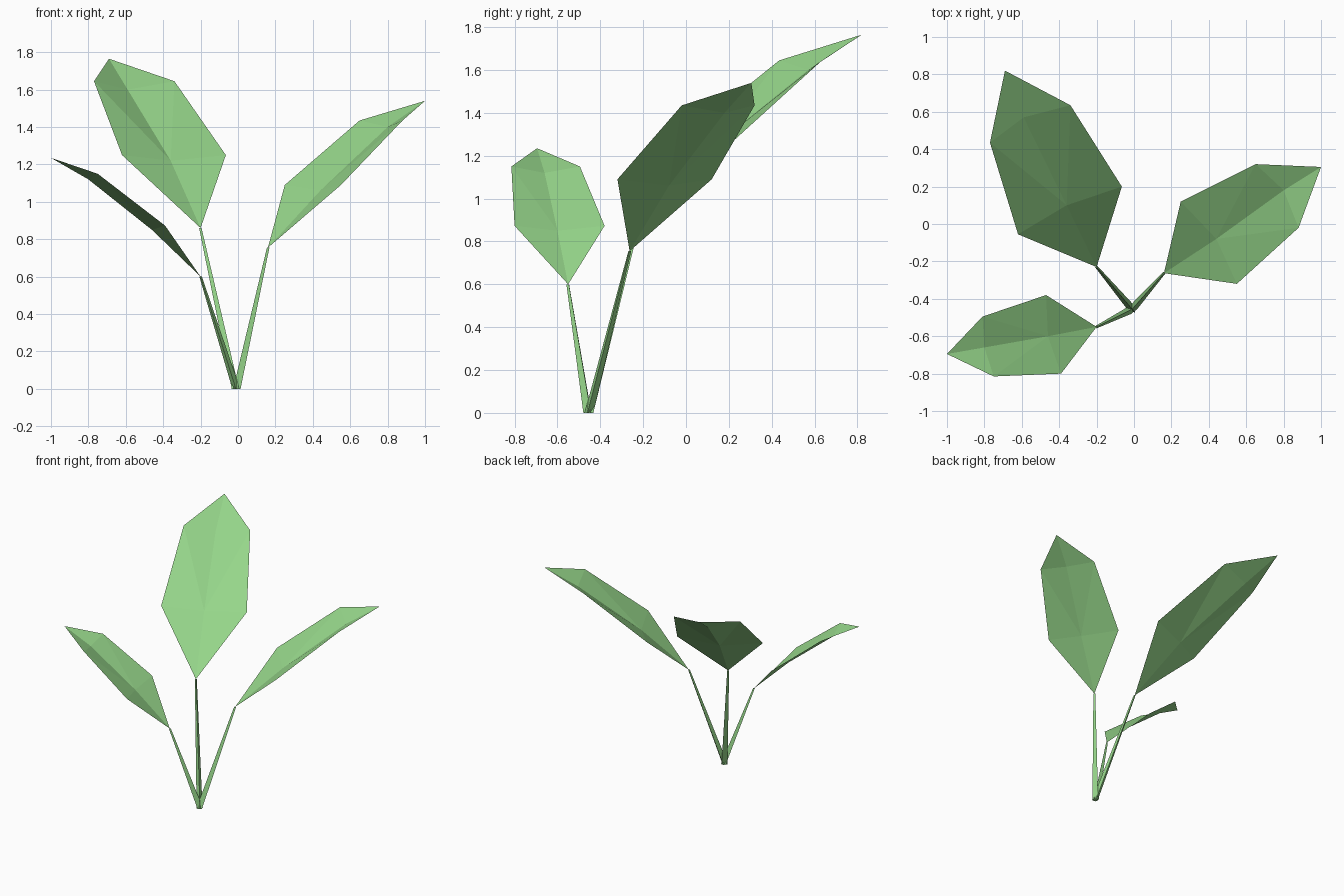
import bpy
import bmesh
from mathutils import Vector

if "Cube" in bpy.data.objects:
    bpy.data.objects.remove(bpy.data.objects["Cube"])

green = bpy.data.materials.new("leaf_green")
green.diffuse_color = (0.305, 0.672, 0.255, 1)
green.use_nodes = True
green.node_tree.nodes["Principled BSDF"].inputs["Base Color"].default_value = green.diffuse_color


def finish(name, bm):
    mesh = bpy.data.meshes.new(name)
    bm.to_mesh(mesh)
    bm.free()
    mesh.materials.append(green)
    obj = bpy.data.objects.new(name, mesh)
    bpy.context.collection.objects.link(obj)


# Leaf blade: base point, two rows (left edge, midrib, right edge), tip
def leaf(name, base, low, high, tip):
    bm = bmesh.new()
    b, t = bm.verts.new(base), bm.verts.new(tip)
    l = [bm.verts.new(p) for p in low]
    h = [bm.verts.new(p) for p in high]
    for i in (0, 1):
        bm.faces.new((b, l[i + 1], l[i]))
        bm.faces.new((l[i], l[i + 1], h[i + 1], h[i]))
        bm.faces.new((h[i], h[i + 1], t))
    bmesh.ops.triangulate(bm, faces=[f for f in bm.faces if len(f.verts) == 4])
    finish(name, bm)


# Three-sided stem, tapering from the root to the leaf base
def stem(name, root, top):
    bm = bmesh.new()
    root, top = Vector(root), Vector(top)
    out = Vector((top.x - root.x, top.y - root.y, 0)).normalized()
    side = Vector((-out.y, out.x, 0))
    corners = (-out, out * 0.5 + side * 0.87, out * 0.5 - side * 0.87)
    lo = [bm.verts.new(root + c * 0.024) for c in corners]
    hi = [bm.verts.new(top + c * 0.008) for c in corners]
    for i in range(3):
        j = (i + 1) % 3
        bm.faces.new((lo[i], lo[j], hi[j], hi[i]))
    bm.faces.new(lo)
    bm.faces.new(hi)
    bmesh.ops.recalc_face_normals(bm, faces=bm.faces)
    finish(name, bm)


root = (-0.01, -0.455, 0)
leaves = {
    "back": ((-0.20, -0.23, 0.86),
             [(-0.62, -0.055, 1.25), (-0.36, 0.10, 1.22), (-0.065, 0.20, 1.25)],
             [(-0.77, 0.435, 1.645), (-0.59, 0.57, 1.60), (-0.34, 0.635, 1.645)],
             (-0.69, 0.82, 1.765)),
    "right": ((0.16, -0.263, 0.755),
              [(0.25, 0.12, 1.09), (0.44, -0.08, 1.06), (0.55, -0.32, 1.09)],
              [(0.65, 0.32, 1.435), (0.80, 0.18, 1.40), (0.88, -0.02, 1.435)],
              (1.0, 0.305, 1.54)),
    "left": ((-0.20, -0.55, 0.60),
             [(-0.39, -0.80, 0.873), (-0.46, -0.60, 0.85), (-0.47, -0.38, 0.873)],
             [(-0.75, -0.815, 1.15), (-0.80, -0.66, 1.12), (-0.81, -0.495, 1.15)],
             (-1.0, -0.695, 1.235)),
}
for side, (base, low, high, tip) in leaves.items():
    leaf(side + "_leaf", base, low, high, tip)
    stem(side + "_stem", root, base)
